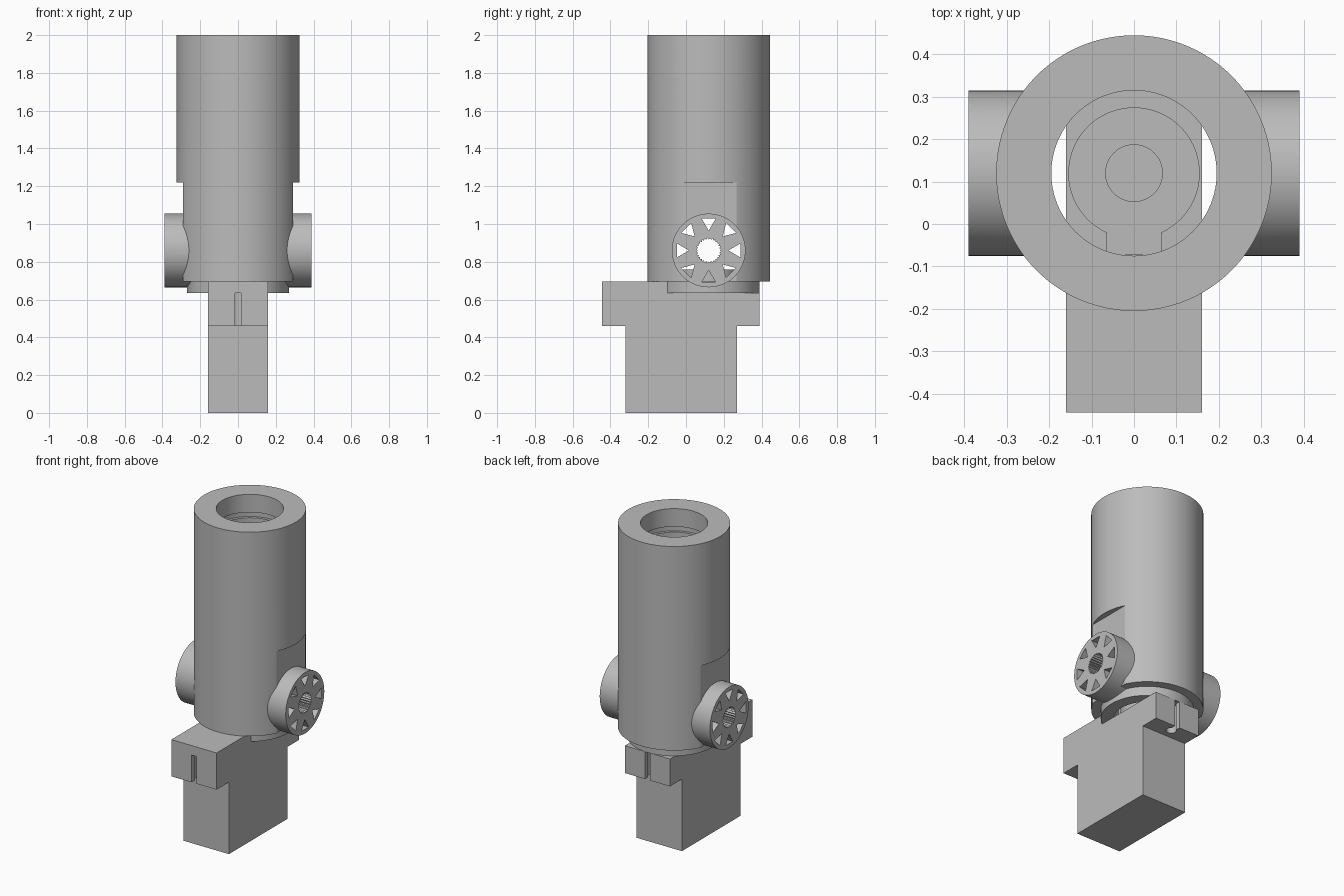
import bpy, bmesh, math
from mathutils import Vector

cube = bpy.data.objects.get("Cube")
if cube:
    bpy.data.objects.remove(cube, do_unlink=True)

grey = bpy.data.materials.new("plain grey")
grey.use_nodes = True
grey.diffuse_color = (0.5, 0.5, 0.5, 1)
grey.node_tree.nodes["Principled BSDF"].inputs["Base Color"].default_value = grey.diffuse_color

AXIS_Y = 0.12     # centre line of the tube
HUB_Z = 0.86      # height of the side hubs
BORE = 0.195


def circle(cu, cv, r, n=96):
    return [(cu + r * math.cos(2 * math.pi * i / n), cv + r * math.sin(2 * math.pi * i / n))
            for i in range(n)]


def rect(u0, u1, v0, v1):
    return [(u0, v0), (u1, v0), (u1, v1), (u0, v1)]


def prism(name, outline, lo, hi, axis="z"):
    """Extrude an outline: (x, y) along z, or (y, z) along x."""
    bm = bmesh.new()
    place = (lambda u, v: (u, v, lo)) if axis == "z" else (lambda u, v: (lo, u, v))
    face = bm.faces.new([bm.verts.new(place(u, v)) for u, v in outline])
    side = bmesh.ops.extrude_face_region(bm, geom=[face])["geom"]
    step = Vector((0, 0, hi - lo)) if axis == "z" else Vector((hi - lo, 0, 0))
    bmesh.ops.translate(bm, vec=step, verts=[g for g in side if isinstance(g, bmesh.types.BMVert)])
    bmesh.ops.recalc_face_normals(bm, faces=bm.faces)
    mesh = bpy.data.meshes.new(name)
    bm.to_mesh(mesh)
    bm.free()
    mesh.materials.append(grey)
    obj = bpy.data.objects.new(name, mesh)
    bpy.context.collection.objects.link(obj)
    return obj


def combine(target, tool, operation="DIFFERENCE"):
    """Apply a boolean and discard the tool."""
    tool.hide_render = True
    mod = target.modifiers.new("boolean", "BOOLEAN")
    mod.operation, mod.object, mod.solver = operation, tool, "EXACT"
    bpy.context.view_layer.update()
    graph = bpy.context.evaluated_depsgraph_get()
    mesh = bpy.data.meshes.new_from_object(target.evaluated_get(graph))
    target.modifiers.clear()
    target.data = mesh
    bpy.data.objects.remove(tool, do_unlink=True)


# Tube with a flat on each side of its lower half
tube = prism("tube_and_hubs", circle(0, AXIS_Y, 0.325, 128), 0.695, 2)
for s in (-1, 1):
    u0, u1 = sorted((s * 0.29, s * 0.5))
    combine(tube, prism("flat_cutter", rect(u0, u1, -0.5, 0.7), 0.5, 1.22))

# Side hubs, then the bore and its retaining groove
hub = prism("hub_bar", circle(AXIS_Y, HUB_Z, 0.195), -0.39, 0.39, "x")
combine(tube, hub, "UNION")
combine(tube, prism("bore_cutter", circle(0, AXIS_Y, BORE), 0.4, 2.2))
combine(tube, prism("groove_cutter", circle(0, AXIS_Y, 0.212), 1.85, 1.885))

# Serrated shaft hole through both hubs
teeth = 28
spline = []
for i in range(teeth * 2):
    a, r = math.pi * i / teeth, (0.058, 0.066)[i % 2]
    spline.append((AXIS_Y + r * math.cos(a), HUB_Z + r * math.sin(a)))
combine(tube, prism("spline_cutter", spline, -0.5, 0.5, "x"))

# Ring of triangular holes pointing inward
for i in range(8):
    a = math.pi * i / 4
    ca, sa = math.cos(a), math.sin(a)
    tri = [(AXIS_Y + r * ca - t * sa, HUB_Z + r * sa + t * ca)
           for r, t in ((0.105, 0), (0.168, -0.037), (0.168, 0.037))]
    combine(tube, prism("triangle_cutter", tri, -0.5, 0.5, "x"))

# Collar under the tube
collar = prism("collar", circle(0, AXIS_Y, 0.27), 0.635, 0.695)
combine(collar, prism("collar_cutter", circle(0, AXIS_Y, BORE), 0.5, 0.8))

# Base block in side profile: stem, overhanging slab and raised front
profile = [(-0.32, 0), (0.27, 0), (0.27, 0.46), (0.39, 0.46), (0.39, 0.635),
           (-0.09, 0.635), (-0.09, 0.695), (-0.445, 0.695), (-0.445, 0.46), (-0.32, 0.46)]
base = prism("base_block", profile, -0.16, 0.16, "x")
combine(base, prism("base_bore_cutter", circle(0, AXIS_Y, BORE), 0.635, 0.8))

# Slots with a round inner end, front and back
for hole_y, end_y in ((-0.385, -0.5), (0.335, 0.45)):
    y0, y1 = sorted((hole_y, end_y))
    combine(base, prism("slot_cutter", rect(-0.017, 0.017, y0, y1), 0.4, 0.634))
    combine(base, prism("hole_cutter", circle(0, hole_y, 0.03, 32), 0.4, 0.634))

# Keyed boss inside the bore with a blind centre hole
boss = prism("keyed_boss", circle(0, AXIS_Y, 0.155), 0.625, 0.76)
combine(boss, prism("boss_key", rect(-0.065, 0.065, -0.073, 0.1), 0.625, 0.76), "UNION")
combine(boss, prism("boss_hole_cutter", circle(0, AXIS_Y, 0.067, 48), 0.65, 0.9))

# Smooth round walls, crisp edges
for obj in (tube, collar, base, boss):
    bpy.ops.object.select_all(action="DESELECT")
    obj.select_set(True)
    bpy.context.view_layer.objects.active = obj
    bpy.ops.object.shade_smooth_by_angle(angle=math.radians(25))
